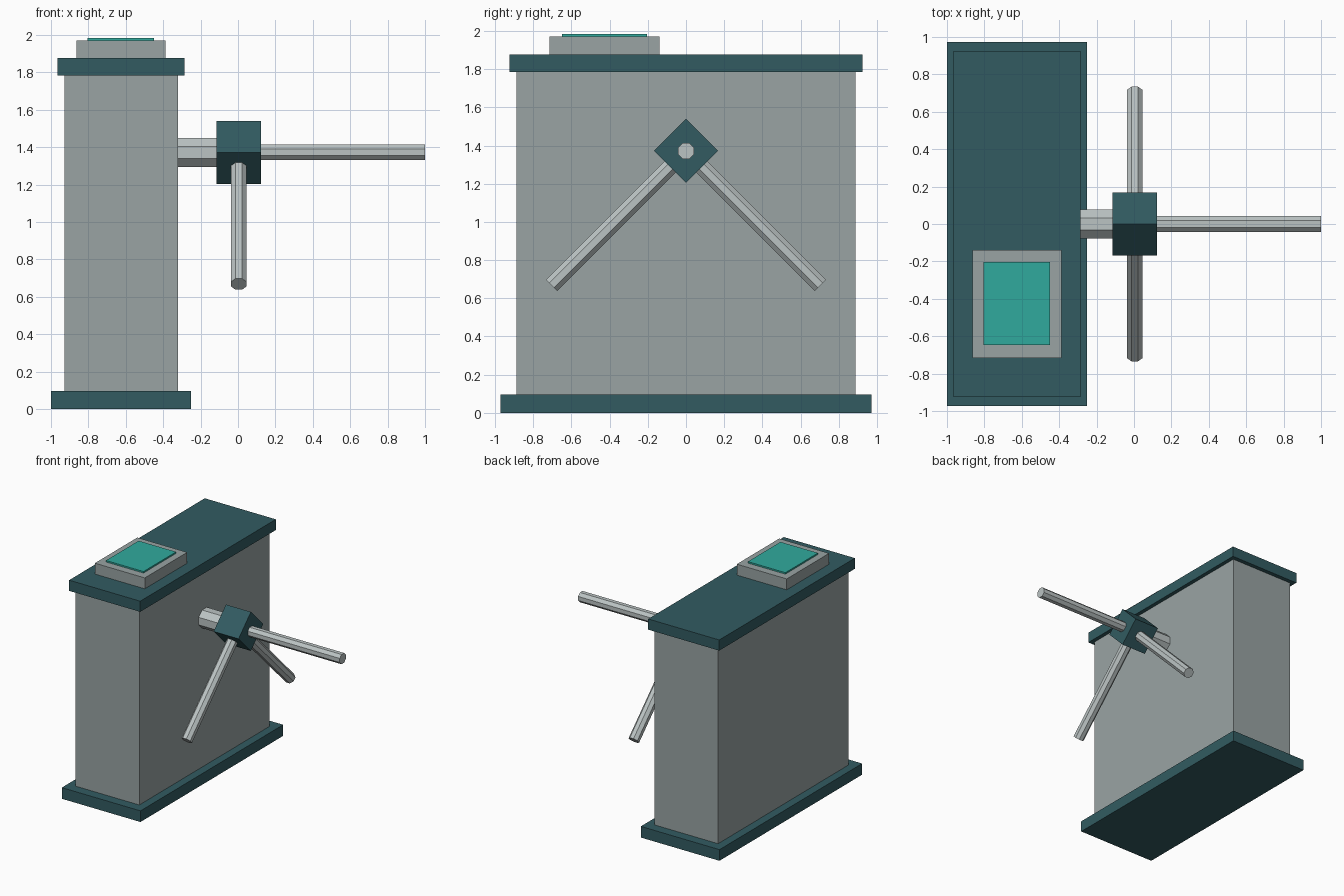
import bpy
from math import pi, radians
from mathutils import Vector, Matrix

if "Cube" in bpy.data.objects:
    bpy.data.objects.remove(bpy.data.objects["Cube"])


def material(name, rgb):
    m = bpy.data.materials.new(name)
    m.diffuse_color = (*rgb, 1)
    m.use_nodes = True
    m.node_tree.nodes["Principled BSDF"].inputs["Base Color"].default_value = m.diffuse_color
    return m


TEAL = material("dark_teal", (0.032, 0.105, 0.12))
GREY = material("panel_grey", (0.32, 0.37, 0.37))
STEEL = material("steel", (0.50, 0.55, 0.55))
SCREEN = material("screen_green", (0.03, 0.40, 0.34))


def box(name, lo, hi, mat):
    lo, hi = Vector(lo), Vector(hi)
    bpy.ops.mesh.primitive_cube_add(size=1)
    ob = bpy.context.object
    ob.name = name
    ob.data.transform(Matrix.Translation((lo + hi) / 2) @ Matrix.Diagonal((*(hi - lo), 1)))
    ob.data.materials.append(mat)
    return ob


def rod(name, start, direction, length, apothem, mat):
    # Eight-sided bar with its flats squared to the axes
    bpy.ops.mesh.primitive_cylinder_add(vertices=8, radius=apothem / 0.9239, depth=length)
    ob = bpy.context.object
    ob.name = name
    ob.data.transform(Matrix.Rotation(pi / 8, 4, 'Z'))
    d = Vector(direction).normalized()
    ob.rotation_mode = 'QUATERNION'
    ob.rotation_quaternion = Vector((0, 0, 1)).rotation_difference(d)
    ob.location = Vector(start) + d * length / 2
    ob.data.materials.append(mat)
    return ob


# Cabinet
box("base_plate", (-1, -0.972, 0), (-0.25, 0.972, 0.096), TEAL)
box("cabinet_body", (-0.928, -0.888, 0.096), (-0.32, 0.888, 1.784), GREY)
box("top_cap", (-0.964, -0.924, 1.784), (-0.286, 0.924, 1.876), TEAL)

# Card reader on top
box("reader_housing", (-0.864, -0.716, 1.876), (-0.388, -0.138, 1.97), GREY)
box("reader_screen", (-0.805, -0.648, 1.97), (-0.448, -0.204, 1.983), SCREEN)

# Rotating hub, turned on its corner
hub_centre = Vector((0.004, 0, 1.372))
hub = box("hub", (-0.119,) * 3, (0.119,) * 3, TEAL)
hub.location = hub_centre
hub.rotation_euler.x = radians(45)
rod("hub_axle", (-0.33, 0, 1.372), (1, 0, 0), 0.25, 0.078, STEEL)

# Three barrier arms
for name, d in (("barrier", (1, 0, 0)), ("front", (0, -1, -1)), ("rear", (0, 1, -1))):
    rod(name + "_arm", hub_centre, d, 0.996, 0.042, STEEL)
